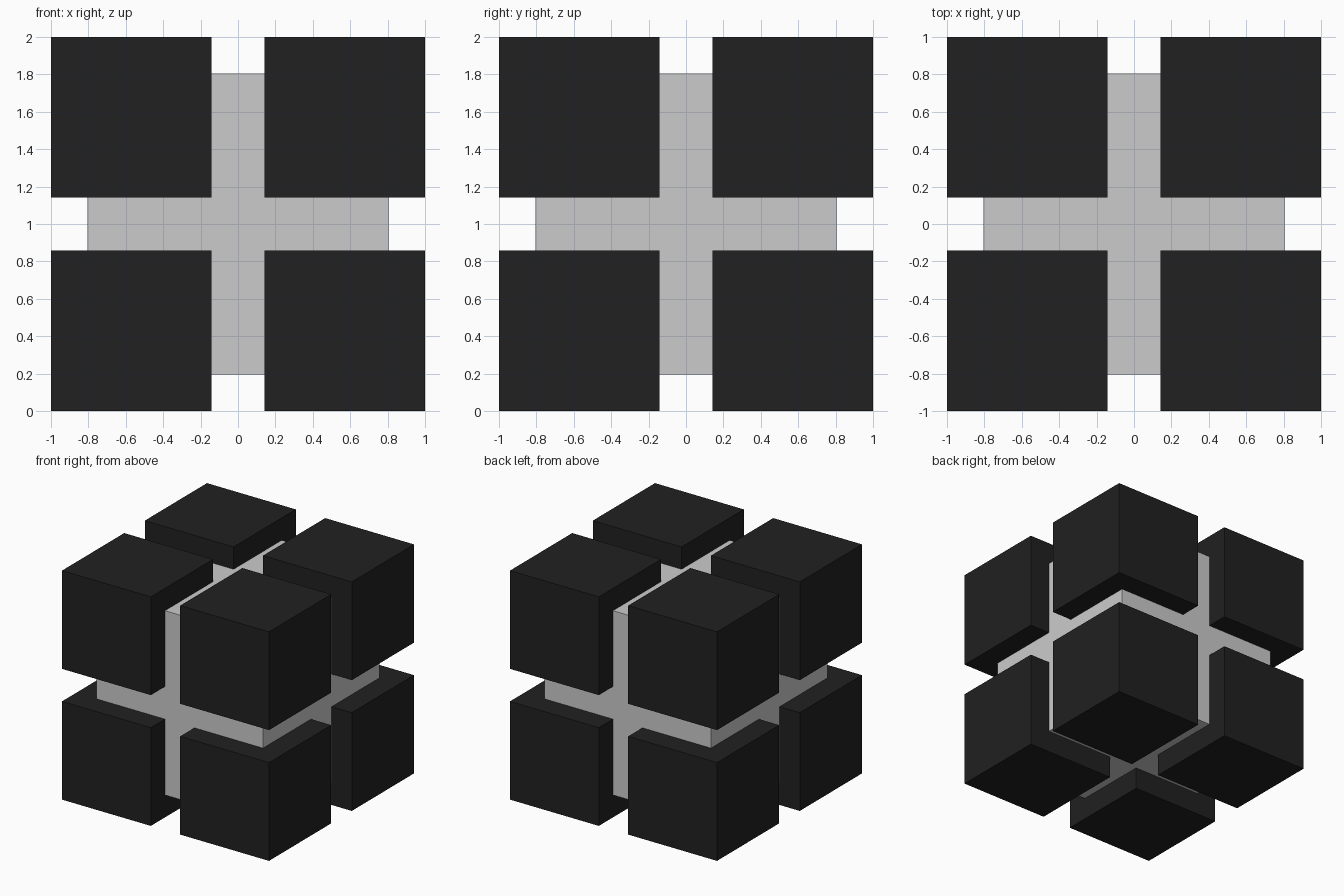
import bpy
from itertools import product

if "Cube" in bpy.data.objects:
    bpy.data.objects.remove(bpy.data.objects["Cube"])

OUTER, GAP, CORE = 1.0, 0.142, 0.805   # half extents
MID_Z = 1.0

black = bpy.data.materials.new("black")
black.diffuse_color = (0.015, 0.015, 0.015, 1)
black.use_nodes = True
black.node_tree.nodes["Principled BSDF"].inputs["Base Color"].default_value = black.diffuse_color


def cube(name, size, loc, mat=None):
    bpy.ops.mesh.primitive_cube_add(size=size, location=loc)
    ob = bpy.context.object
    ob.name = name
    if mat:
        ob.data.materials.append(mat)
    return ob


# grey inner core
cube("core", 2 * CORE, (0, 0, MID_Z))

# eight black corner blocks
c = (OUTER + GAP) / 2
for sx, sy, sz in product((-1, 1), repeat=3):
    name = "corner_{}_{}_{}".format("left" if sx < 0 else "right",
                                    "front" if sy < 0 else "back",
                                    "bottom" if sz < 0 else "top")
    cube(name, OUTER - GAP, (sx * c, sy * c, MID_Z + sz * c), black)
